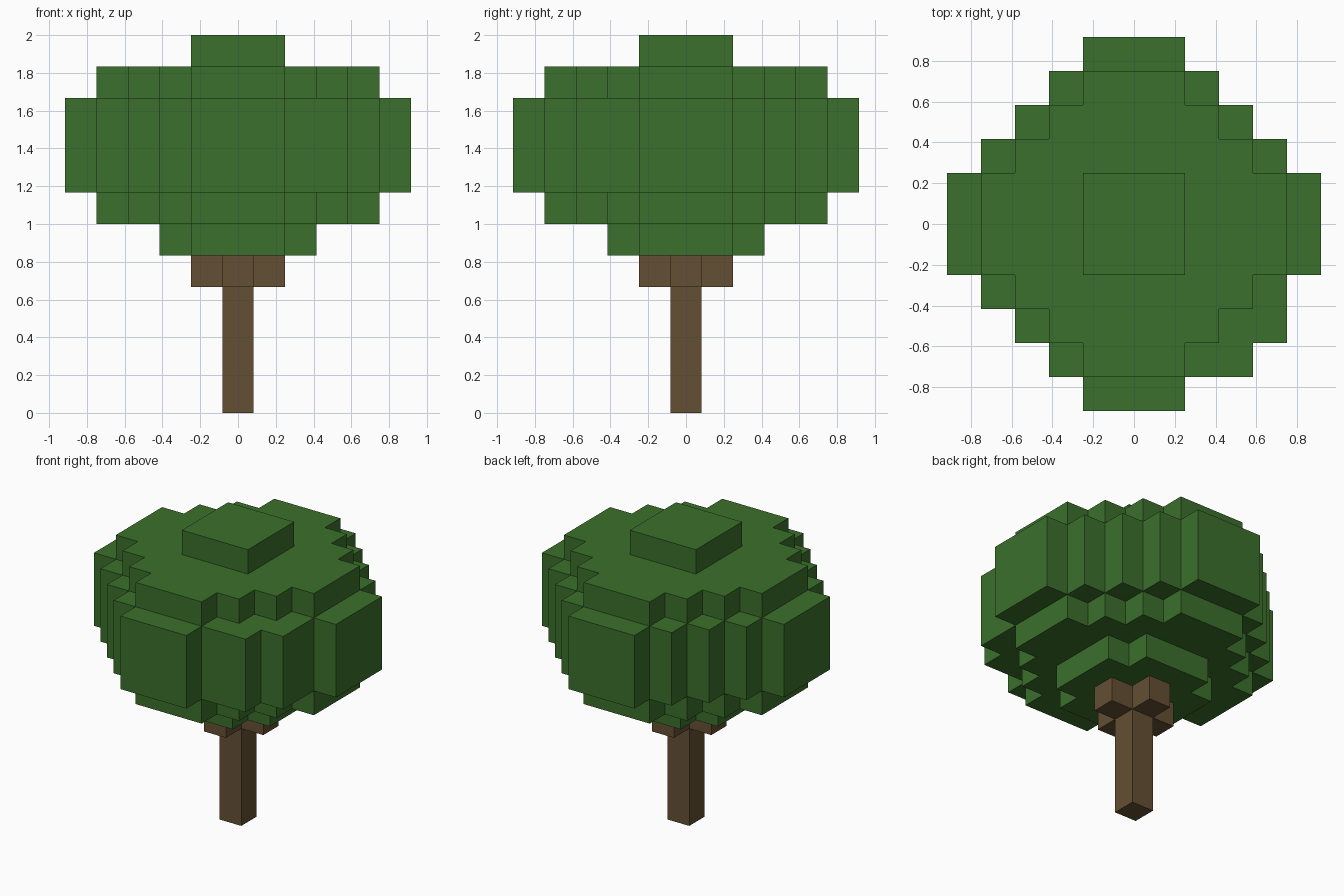
import bpy
import bmesh
from mathutils import Vector

if "Cube" in bpy.data.objects:
    bpy.data.objects.remove(bpy.data.objects["Cube"], do_unlink=True)

UNIT = 1 / 6  # edge of one block


def material(name, color):
    mat = bpy.data.materials.new(name)
    mat.use_nodes = True
    mat.diffuse_color = color
    mat.node_tree.nodes["Principled BSDF"].inputs["Base Color"].default_value = color
    return mat


def layer(half_widths, levels):
    """Symmetric block layer: half_widths[d] is the reach in x of the rows at |y| = d."""
    return {(x, y, z)
            for z in levels
            for d, half in enumerate(half_widths)
            for y in (d, -d)
            for x in range(-half, half + 1)}


def build_blocks(name, cells, solid, mat):
    """One mesh from the exposed sides of the cells."""
    bm = bmesh.new()
    axes = (Vector((1, 0, 0)), Vector((0, 1, 0)), Vector((0, 0, 1)))
    for cell in sorted(cells):
        centre = Vector(cell) + axes[2] / 2
        for i in range(3):
            for sign in (1, -1):
                n = axes[i] * sign
                if tuple(int(c + d) for c, d in zip(cell, n)) in solid:
                    continue
                u = axes[(i + 1) % 3] / 2
                v = n.cross(u)
                mid = centre + n / 2
                corners = (mid - u - v, mid + u - v, mid + u + v, mid - u + v)
                bm.faces.new([bm.verts.new(p * UNIT) for p in corners])
    bmesh.ops.remove_doubles(bm, verts=bm.verts, dist=UNIT / 100)
    mesh = bpy.data.meshes.new(name)
    bm.to_mesh(mesh)
    bm.free()
    mesh.materials.append(mat)
    obj = bpy.data.objects.new(name, mesh)
    bpy.context.collection.objects.link(obj)


# Trunk post with a cross of short branches on top
trunk = layer([0], range(5)) | layer([1, 0], [4])

# Canopy: stepped layers, widest in the middle
canopy = layer([2, 2, 1], [5])
canopy |= layer([4, 4, 3, 2, 1], [6, 10])
canopy |= layer([5, 5, 4, 3, 2, 1], range(7, 10))
canopy |= layer([1, 1], [11])

# Two extra block columns bulge out of one front corner
for z in range(7, 10):
    canopy |= {(3, -4, z), (4, -3, z)}

solid = trunk | canopy
build_blocks("trunk", trunk, solid, material("bark brown", (0.130, 0.080, 0.033, 1)))
build_blocks("canopy", canopy, solid, material("leaf green", (0.044, 0.162, 0.025, 1)))
